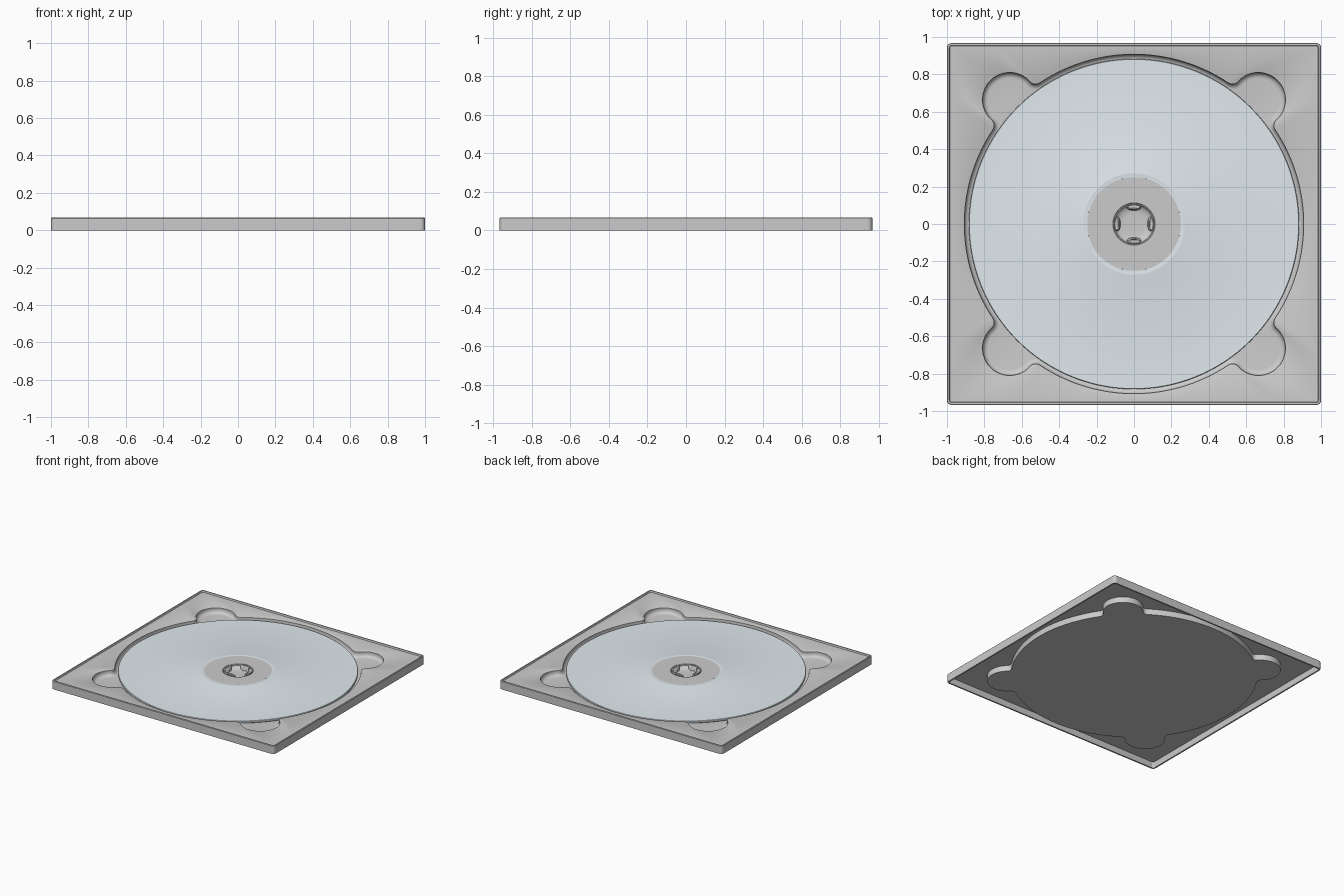
import bpy, bmesh, math
from math import sin, cos, pi

if "Cube" in bpy.data.objects:
    bpy.data.objects.remove(bpy.data.objects["Cube"])

R, LOBE_R, LOBE_D, FIL = 0.907, 0.145, 0.94, 0.04


def finish(bm, name, mat=None, angle=35):
    bmesh.ops.remove_doubles(bm, verts=bm.verts, dist=1e-5)
    bmesh.ops.recalc_face_normals(bm, faces=bm.faces)
    me = bpy.data.meshes.new(name)
    bm.to_mesh(me)
    bm.free()
    ob = bpy.data.objects.new(name, me)
    bpy.context.collection.objects.link(ob)
    if mat:
        me.materials.append(mat)
    bpy.ops.object.select_all(action='DESELECT')
    ob.select_set(True)
    bpy.context.view_layer.objects.active = ob
    bpy.ops.object.shade_smooth_by_angle(angle=math.radians(angle))
    return ob


def skin(bm, loops, closed=False):
    """Join equal-length loops of points with quads."""
    rings = [[bm.verts.new(p) for p in lp] for lp in loops]
    pairs = list(zip(rings, rings[1:])) + ([(rings[-1], rings[0])] if closed else [])
    for a, b in pairs:
        for i in range(len(a)):
            j = (i + 1) % len(a)
            bm.faces.new((a[i], a[j], b[j], b[i]))
    return rings


def lathe(name, profile, mat=None, n=128, closed=True):
    bm = bmesh.new()
    skin(bm, [[(r * cos(2 * pi * i / n), r * sin(2 * pi * i / n), z) for i in range(n)]
              for r, z in profile], closed)
    return finish(bm, name, mat)


# Recess outline: big circle with four finger lobes and blended junctions
def blend(r1, r2, d, f):
    return math.acos(((r1 + f) ** 2 + d * d - (r2 + f) ** 2) / (2 * (r1 + f) * d))


BETA = blend(R, LOBE_R, LOBE_D, FIL)
NF, NL, NM = 8, 32, 40


def recess(d, z):
    pts = []
    fx, fy = (R + FIL) * cos(BETA), (R + FIL) * sin(BETA)
    gamma = math.atan2(fy, fx - LOBE_D)
    r, lr, f = R - d, LOBE_R - d, FIL + d
    half = [(LOBE_D + lr * cos(gamma * i / NL), lr * sin(gamma * i / NL)) for i in range(NL)]
    a0, a1 = gamma - pi, BETA - pi
    half += [(fx + f * cos(a0 + (a1 - a0) * i / NF), fy + f * sin(a0 + (a1 - a0) * i / NF))
             for i in range(NF + 1)]
    span = pi / 4 - BETA
    half += [(r * cos(BETA + span * i / NM), r * sin(BETA + span * i / NM)) for i in range(1, NM + 1)]
    octs = [(x, -y) for x, y in reversed(half[1:])] + half[:-1]
    for k in range(4):
        a = pi / 4 + k * pi / 2
        pts += [(x * cos(a) - y * sin(a), x * sin(a) + y * cos(a), z) for x, y in octs]
    return pts


# Rounded border outline with matching point count
def border(inset, z, rad=0.025):
    hx, hy, rad = 1 - inset, 0.967 - inset, max(rad - inset, 0.006)
    m = NL + NF
    half = [BETA * (i / m) ** 1.7 for i in range(m + 1)]
    half += [BETA + (pi / 4 - BETA) * i / NM for i in range(1, NM + 1)]
    octs = [-a for a in reversed(half[1:])] + half[:-1]
    pts = []
    for k in range(4):
        for a in octs:
            t = pi / 4 + k * pi / 2 + a
            s = max(abs(cos(t)), abs(sin(t)))
            x, y = hx * cos(t) / s, hy * sin(t) / s
            cx, cy = math.copysign(hx - rad, x), math.copysign(hy - rad, y)
            if abs(x) > hx - rad and abs(y) > hy - rad:
                q = math.hypot(x - cx, y - cy)
                x, y = cx + (x - cx) * rad / q, cy + (y - cy) * rad / q
            pts.append((x, y, z))
    return pts


# Tray: one continuous thin shell, underside to top
FLOOR, PLATE, TOP = 0.012, 0.056, 0.067
bm = bmesh.new()
loops = [recess(-0.004, 0.002), recess(-0.004, 0.049), border(0.014, 0.049), border(0.012, 0.0),
         border(0.0, 0.0), border(0.0, TOP - 0.003), border(0.003, TOP), border(0.012, TOP),
         border(0.016, PLATE), recess(-0.004, PLATE), recess(0.0, PLATE - 0.002)]
FR = 0.03
loops += [recess(FR * (1 - cos(i * pi / 12)), FLOOR + FR * (1 - sin(i * pi / 12))) for i in range(7)]
rings = skin(bm, loops)
bm.faces.new(rings[0])
bm.faces.new(rings[-1])
finish(bm, "tray")

# Hub seat with a dished cup in the middle
cup = [(0.055 + 0.05 * sin(i * pi / 12), FLOOR + 0.002 + 0.024 * (1 - cos(i * pi / 12)))
       for i in range(7)]
lathe("hub_seat", [(0.0001, FLOOR + 0.002)] + cup + [(0.25, 0.027), (0.25, FLOOR)],
      n=96, closed=False)

# Disc: coloured data band and clear inner ring
blue = bpy.data.materials.new("disc_tint")
blue.diffuse_color = (0.75, 0.82, 0.86, 1)
blue.use_nodes = True
blue.node_tree.nodes["Principled BSDF"].inputs["Base Color"].default_value = blue.diffuse_color
DB, DT = 0.028, 0.046
lathe("disc_data_band", [(0.25, DB), (0.88, DB), (0.883, DB + 0.003), (0.883, DT - 0.003), (0.88, DT),
                         (0.274, DT), (0.27, DT + 0.001), (0.266, DT), (0.25, DT)], blue, 192)
lathe("disc_inner_ring", [(0.11, DB), (0.25, DB), (0.25, DT), (0.113, DT), (0.11, DT - 0.003)], None, 96)

# Four spring clips gripping the disc hole
def clip(k):
    b = bmesh.new()
    n = 10

    def ring(outer, inner, w, z):
        t = [-w + 2 * w * i / n for i in range(n + 1)]
        arc = [(outer * cos(a), outer * sin(a)) for a in t]
        back = [(outer * cos(w) - (outer * cos(w) - inner) * sin(pi * i / n) ** 0.5,
                 outer * sin(w) * cos(pi * i / n)) for i in range(1, n)]
        a = k * pi / 2
        return [(x * cos(a) - y * sin(a), x * sin(a) + y * cos(a), z) for x, y in arc + back]
    rs = skin(b, [ring(0.106, 0.072, 0.38, FLOOR), ring(0.106, 0.074, 0.37, 0.044),
                  ring(0.109, 0.077, 0.35, 0.049), ring(0.105, 0.081, 0.30, 0.053),
                  ring(0.101, 0.085, 0.24, 0.049)])
    b.faces.new(rs[0])
    b.faces.new(rs[-1])
    finish(b, f"hub_clip_{k + 1}")


for k in range(4):
    clip(k)
